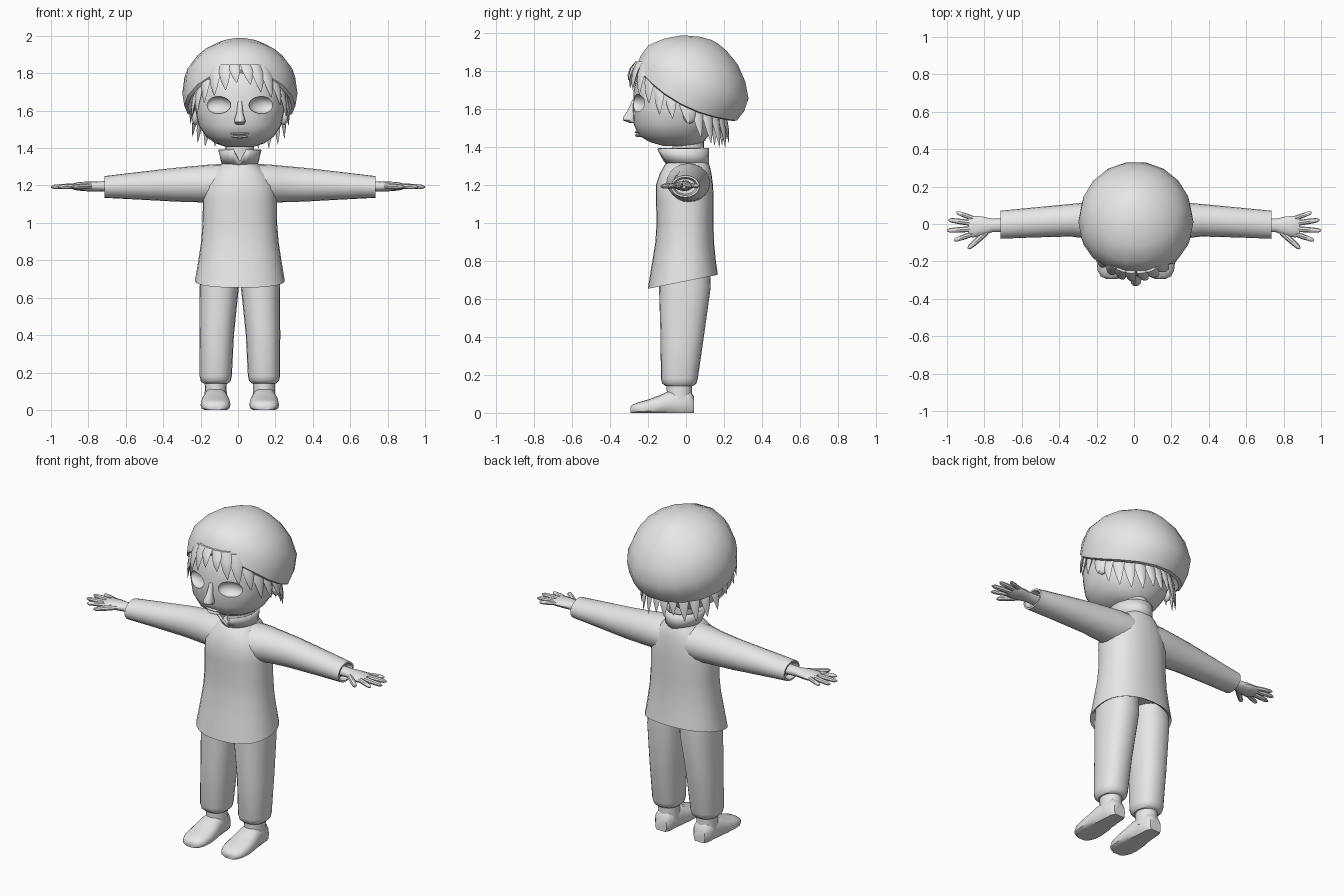
import bpy, bmesh, math
from mathutils import Vector, Matrix

if "Cube" in bpy.data.objects:
    bpy.data.objects.remove(bpy.data.objects["Cube"])

C = 0.01  # body centre line in x
grey = bpy.data.materials.new("light grey")
grey.use_nodes = True
grey.diffuse_color = (0.8, 0.8, 0.8, 1)
grey.node_tree.nodes["Principled BSDF"].inputs["Base Color"].default_value = (0.8, 0.8, 0.8, 1)
parts = []
X, Y, Z = Vector((1, 0, 0)), Vector((0, 1, 0)), Vector((0, 0, 1))


def finish(name, bm):
    bmesh.ops.recalc_face_normals(bm, faces=bm.faces)
    mesh = bpy.data.meshes.new(name)
    bm.to_mesh(mesh)
    bm.free()
    mesh.materials.append(grey)
    ob = bpy.data.objects.new(name, mesh)
    bpy.context.collection.objects.link(ob)
    parts.append(ob)
    return ob


def ring(centre, u, v, n=24, power=2.0):
    """Superellipse of n points around centre, spanned by u and v."""
    pts = []
    for i in range(n):
        a = math.tau * i / n
        c, s = math.cos(a), math.sin(a)
        pts.append(Vector(centre) + u * math.copysign(abs(c) ** (2 / power), c)
                   + v * math.copysign(abs(s) ** (2 / power), s))
    return pts


def loft(name, rings, caps=True):
    bm = bmesh.new()
    loops = [[bm.verts.new(p) for p in r] for r in rings]
    n = len(loops[0])
    for a, b in zip(loops, loops[1:]):
        for i in range(n):
            j = (i + 1) % n
            bm.faces.new((a[i], a[j], b[j], b[i]))
    if caps:
        bm.faces.new(loops[0])
        bm.faces.new(loops[-1])
    return finish(name, bm)


def ellipsoid(name, centre, scale, turn=0.0):
    bm = bmesh.new()
    bmesh.ops.create_uvsphere(bm, u_segments=20, v_segments=12, radius=1)
    bm.transform(Matrix.Translation(centre) @ Matrix.Rotation(turn, 4, 'Z')
                 @ Matrix.Diagonal((*scale, 1)))
    return finish(name, bm)


def tube(name, points, radii, n=8):
    """Tapered tube in the horizontal plane."""
    d = (Vector(points[-1]) - Vector(points[0])).normalized()
    side = d.cross(Z).normalized()
    return loft(name, [ring(p, side * r, Z * r * 0.95, n) for p, r in zip(points, radii)])


# Head: z, front y, back y, half width
rings = []
for z, f, b, w in [(1.405, -.12, .06, .07), (1.425, -.19, .09, .13), (1.46, -.25, .12, .18),
                   (1.52, -.275, .15, .22), (1.6, -.28, .17, .237), (1.7, -.275, .19, .24),
                   (1.8, -.25, .19, .215), (1.87, -.17, .16, .14)]:
    rings.append(ring((C, (f + b) / 2, z), X * w, Y * (b - f) / 2, 32, 2.25))
head = loft("head", rings)

# Eye sockets cut into the face
for s in (1, -1):
    cutter = ellipsoid("socket_cutter", (C + s * .116, -.255, 1.63), (.072, .042, .046), s * .4)
    cutter.hide_render = True
    mod = head.modifiers.new("socket", 'BOOLEAN')
    mod.operation, mod.solver, mod.object = 'DIFFERENCE', 'EXACT', cutter
    bpy.context.view_layer.objects.active = head
    bpy.ops.object.modifier_apply(modifier=mod.name)
    parts.remove(cutter)
    bpy.data.objects.remove(cutter)

# Nose, lips, ears and neck
loft("nose", [ring((C, y, z), X * w, Y * d, 10) for z, y, w, d in
              [(1.65, -.272, .012, .01), (1.59, -.286, .017, .022), (1.555, -.298, .028, .036),
               (1.54, -.298, .03, .036), (1.525, -.28, .02, .015)]])
for name, z, w in (("upper_lip", 1.477, .052), ("lower_lip", 1.46, .044)):
    ellipsoid(name, (C, -.248, z), (w, .022, .008))
for s, side in ((1, "left"), (-1, "right")):
    ellipsoid(side + "_ear", (C + s * .235, .02, 1.575), (.022, .038, .052), s * .3)
loft("neck", [ring((C, y, z), X * .076, Y * .083) for z, y in ((1.28, .015), (1.45, .01))])

# Beret: rings stacked along a tilted axis, sagging at the sides
tilt = math.radians(28)
axis = Vector((0, math.sin(tilt), math.cos(tilt)))
back = Vector((0, math.cos(tilt), -math.sin(tilt)))
rings = []
for h, r in [(.05, .2), (.02, .26), (-.012, .285), (0, .303), (.06, .314), (.13, .303),
             (.2, .245), (.26, .168), (.295, .085), (.31, .02)]:
    pts = ring(Vector((C, .005, 1.68)) + axis * h, X * r * .98, back * r, 18)
    for p in pts:
        p -= axis * .065 * ((p.x - C) / .303) ** 2 * max(0, 1 - max(h, 0) / .2)
    rings.append(pts)
loft("beret", rings)


# Hair locks: flat tapered spikes hanging around the head
def lock(a, top, tip, w):
    a = math.radians(a)
    out, along = Vector((math.sin(a), -math.cos(a), 0)), Vector((math.cos(a), math.sin(a), 0))
    rs = []
    for f, k, width in ((0, .86, 1), (.35, .98, .95), (.7, 1.04, .6), (1, 1.06, .05)):
        c = Vector((C, -.04, top + (tip - top) * f)) + out * .25 * k + along * .02 * f
        rs.append(ring(c, along * w * width, out * w * .4 * width, 6))
    loft("hair_lock", rs)


for a, top, tip, w in [(8, 1.85, 1.74, .03), (21, 1.85, 1.70, .034), (35, 1.84, 1.67, .036),
                       (50, 1.80, 1.63, .036), (64, 1.77, 1.57, .036), (79, 1.73, 1.55, .036),
                       (97, 1.68, 1.52, .036), (112, 1.66, 1.45, .034), (126, 1.65, 1.42, .036),
                       (140, 1.64, 1.40, .036), (154, 1.63, 1.40, .036), (168, 1.62, 1.43, .036)]:
    lock(a, top, tip, w)
    lock(-a, top, tip + .01, w)
lock(180, 1.62, 1.42, .036)

# Coat body with sloping hem: z, centre y, half width, half depth
rings = []
for z, y, w, d in [(.76, -.015, .19, .14), (.70, -.017, .225, .17), (.69, -.017, .24, .184),
                   (.8, -.01, .222, .167), (.9, -.007, .207, .154), (1.0, -.005, .199, .15),
                   (1.12, -.006, .198, .152), (1.2, -.008, .19, .15), (1.26, -.002, .155, .136),
                   (1.3, .005, .115, .12), (1.325, .01, .085, .1)]:
    pts = ring((C, y, z), X * w, Y * d, 28, 2.3)
    if z < .75:
        for p in pts:
            p.z += .2 * (p.y - y)
    rings.append(pts)
loft("coat", rings)

# Flared collar with a notch at the front
n = 20
low, high = [], []
for i in range(n):
    a = math.tau * i / n
    s, c = math.sin(a), math.cos(a)
    low.append(Vector((C + .085 * s, .012 - .1 * c, 1.305)))
    high.append(Vector((C + .106 * s, -.02 - .13 * c, 1.393)))
high[0] = Vector((C, -.11, 1.33))
collar = loft("collar", [low, high], caps=False)
mod = collar.modifiers.new("thickness", 'SOLIDIFY')
mod.thickness = .01

for s, side in ((1, "left"), (-1, "right")):
    # Sleeve: x, centre y, half depth, centre z, half height
    loft(side + "_sleeve", [ring((C + s * x, y, z), Y * d, Z * h, 20) for x, y, d, z, h in
                            [(.06, .008, .12, 1.21, .105), (.15, .012, .114, 1.21, .103),
                             (.22, .018, .1, 1.208, .098), (.35, .02, .087, 1.204, .09),
                             (.55, .008, .08, 1.198, .073), (.725, -.004, .075, 1.192, .058),
                             (.725, -.004, .065, 1.192, .048), (.69, -.004, .055, 1.192, .04)]])
    # Hand: wrist and palm, then four fingers and a thumb
    loft(side + "_palm", [ring((s * x, y, 1.195), Y * d, Z * h, 12) for x, y, d, h in
                          [(.67, -.006, .036, .03), (.76, -.008, .036, .026),
                           (.81, -.012, .052, .026), (.86, -.014, .058, .022),
                           (.885, -.014, .052, .014)]])
    for base, tip, r in [((.86, .03), (.95, .063), .013), ((.87, .005), (.992, .022), .015),
                         ((.87, -.027), (1.0, -.035), .015), ((.86, -.052), (.962, -.088), .014),
                         ((.79, -.045), (.888, -.132), .016)]:
        p, q = Vector((s * base[0], base[1], 1.197)), Vector((s * tip[0], tip[1], 1.192))
        tube(side + "_finger", [p, p.lerp(q, .5), p.lerp(q, .88), q], [r, r, r * .8, r * .3])

    # Trouser leg: z, centre x, half width, centre y, half depth
    loft(side + "_trouser_leg", [ring((C + s * x, y, z), X * w, Y * d, 20, 2.3) for z, x, w, y, d in
                                 [(.78, .105, .1, -.005, .13), (.66, .11, .105, -.006, .136),
                                  (.4, .124, .092, -.02, .114), (.18, .129, .086, -.035, .097),
                                  (.155, .129, .08, -.035, .09), (.142, .129, .066, -.035, .074)]])
    # Shoe: y, half width, top height
    rings = []
    for y, w, t in [(-.293, .03, .03), (-.28, .058, .045), (-.25, .074, .056), (-.2, .08, .07),
                    (-.14, .077, .092), (-.09, .068, .115), (-.03, .06, .125),
                    (.02, .056, .115), (.043, .038, .085)]:
        pts = ring((C + s * .13, y, t * .4), X * w, Z * t * .6, 16, 2.4)
        for p in pts:
            p.z = max(p.z, 0)
        rings.append(pts)
    loft(side + "_shoe", rings)
    loft(side + "_ankle", [ring((C + s * .129, -.035, z), X * w, Y * d, 16)
                           for z, w, d in ((.05, .062, .07), (.11, .058, .066), (.17, .06, .068))])

# Smooth shading with sharp edges kept
bpy.ops.object.select_all(action='DESELECT')
for ob in parts:
    ob.select_set(True)
bpy.context.view_layer.objects.active = head
bpy.ops.object.shade_smooth_by_angle(angle=math.radians(40))
